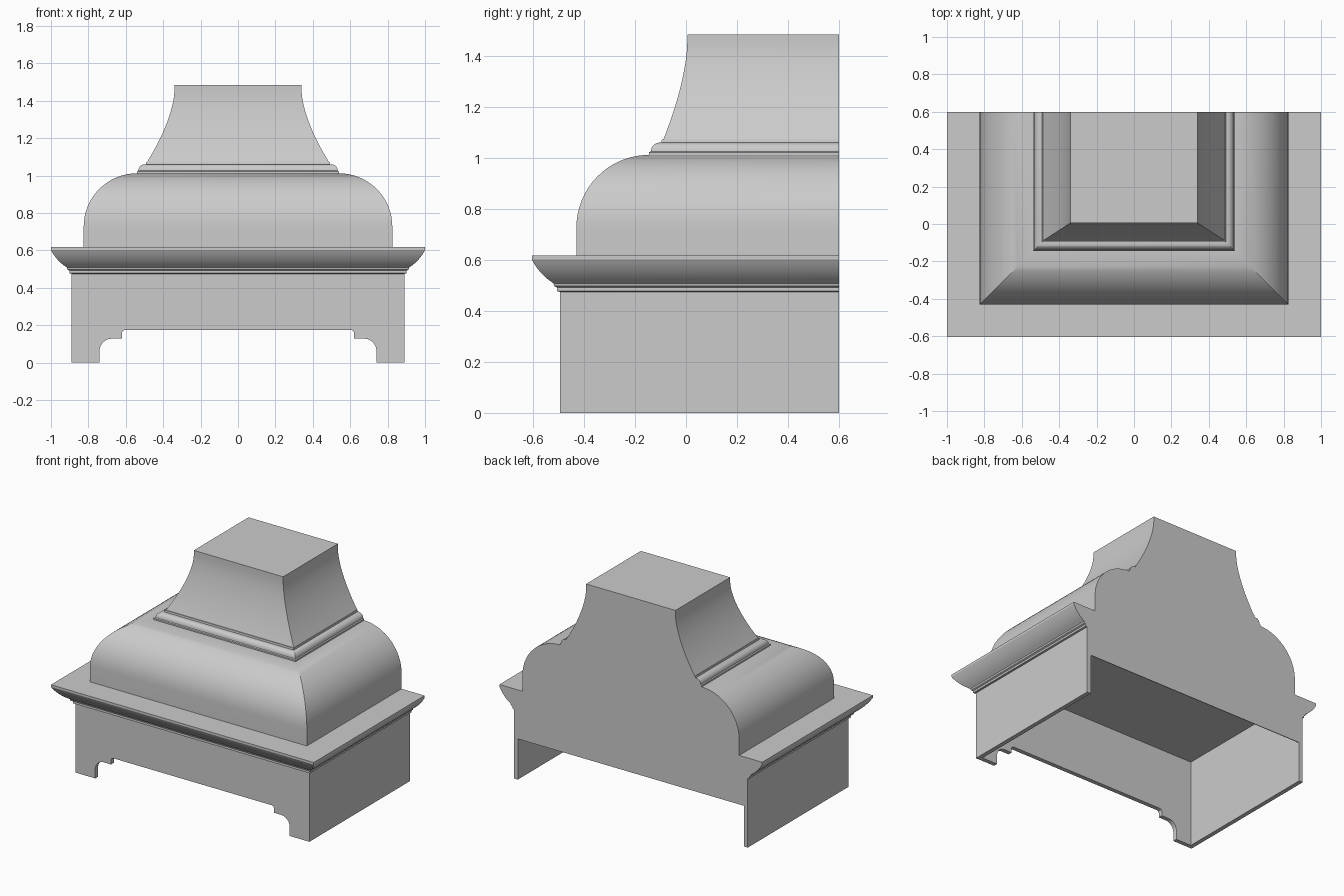
import bpy, bmesh, math

if "Cube" in bpy.data.objects:
    bpy.data.objects.remove(bpy.data.objects["Cube"])

BACK = 0.6
grey = bpy.data.materials.new("plain grey")
grey.diffuse_color = (0.6, 0.6, 0.6, 1)
grey.use_nodes = True
grey.node_tree.nodes["Principled BSDF"].inputs["Base Color"].default_value = grey.diffuse_color


def finish(name, bm, smooth=False):
    bmesh.ops.recalc_face_normals(bm, faces=bm.faces)
    mesh = bpy.data.meshes.new(name)
    bm.to_mesh(mesh)
    bm.free()
    obj = bpy.data.objects.new(name, mesh)
    obj.data.materials.append(grey)
    bpy.context.collection.objects.link(obj)
    if smooth:
        bpy.ops.object.select_all(action='DESELECT')
        obj.select_set(True)
        bpy.context.view_layer.objects.active = obj
        bpy.ops.object.shade_smooth_by_angle(angle=math.radians(25))
    return obj


def three_sided_loft(name, profile, bottom=True):
    """Carry (half width, front y, z) levels round both sides and the front, flat at the back."""
    bm = bmesh.new()
    rings = [[bm.verts.new(p) for p in ((-x, BACK, z), (-x, y, z), (x, y, z), (x, BACK, z))]
             for x, y, z in profile]
    for low, high in zip(rings, rings[1:]):
        for i in range(3):
            bm.faces.new((low[i], low[i + 1], high[i + 1], high[i]))
    bm.faces.new([r[0] for r in rings] + [r[3] for r in reversed(rings)])
    bm.faces.new(rings[-1])
    if bottom:
        bm.faces.new(rings[0][::-1])
    return finish(name, bm, True)


def even(x, z):
    """Level whose front overhang matches its side overhang."""
    return (x, 0.395 - x, z)


def box(name, x0, x1, y0, y1, z0, z1):
    bm = bmesh.new()
    bmesh.ops.create_cube(bm, size=1)
    for v in bm.verts:
        v.co = (x1 if v.co.x > 0 else x0, y1 if v.co.y > 0 else y0, z1 if v.co.z > 0 else z0)
    return finish(name, bm)


# Front apron with the stepped and rounded cut-out
half = [(0.89, 0.61), (0.89, 0), (0.74, 0)]
for i in range(9):
    a = math.pi / 2 * i / 8
    half.append((0.675 + 0.065 * math.cos(a), 0.063 + 0.065 * math.sin(a)))
half += [(0.62, 0.128), (0.62, 0.16), (0.615, 0.171), (0.605, 0.175)]
outline = half + [(-x, z) for x, z in reversed(half)]
bm = bmesh.new()
face = bm.faces.new([bm.verts.new((x, -0.495, z)) for x, z in outline])
ext = bmesh.ops.extrude_face_region(bm, geom=[face])
for v in ext["geom"]:
    if isinstance(v, bmesh.types.BMVert):
        v.co.y += 0.03
finish("front_apron", bm)

# Side, back and ceiling panels of the open underside
for name, s in (("left_side_panel", -1), ("right_side_panel", 1)):
    box(name, min(s * 0.86, s * 0.89), max(s * 0.86, s * 0.89), -0.495, BACK, 0, 0.61)
box("back_panel", -0.86, 0.86, BACK - 0.005, BACK, 0.28, 0.48)
box("ceiling_panel", -0.87, 0.87, -0.475, BACK - 0.002, 0.607, 0.613)

# Cornice: small bead, rounded moulding and flat shelf
cornice = [even(0.89, 0.475), even(0.902, 0.478), even(0.902, 0.492), even(0.912, 0.497),
           even(0.915, 0.508)]
for i in range(9):
    a = math.radians(15 + 60 * i / 8)
    u = (math.sin(a) - math.sin(math.radians(15))) / (math.sin(math.radians(75)) - math.sin(math.radians(15)))
    v = (math.cos(math.radians(15)) - math.cos(a)) / (math.cos(math.radians(15)) - math.cos(math.radians(75)))
    w = 0.5 * (u + (i / 8))
    q = 0.5 * (v + (i / 8))
    cornice.append(even(0.92 + 0.08 * w, 0.512 + 0.09 * q))
cornice.append(even(1.0, 0.617))
three_sided_loft("cornice", cornice, bottom=False)

# Rounded dome
dome = [even(0.825, 0.617)]
for i in range(17):
    a = math.pi / 2 * i / 16
    dome.append(even(0.54 + 0.285 * math.cos(a), 0.727 + 0.285 * math.sin(a)))
three_sided_loft("dome", dome)

# Collar moulding
collar = [even(0.54, 1.01), even(0.54, 1.022)]
for i in range(7):
    a = math.pi / 2 * i / 6
    collar.append(even(0.50 + 0.033 * math.cos(a), 1.026 + 0.034 * math.sin(a)))
collar += [even(0.492, 1.06), even(0.49, 1.072)]
three_sided_loft("collar", collar)

# Flared chimney
chimney = []
for i in range(15):
    u = i / 14
    t = 1 - (1 - u) ** 1.6
    chimney.append((0.488 - 0.148 * t, -0.09 + 0.095 * t, 1.07 + 0.38 * u))
chimney.append((0.34, 0.005, 1.485))
three_sided_loft("chimney", chimney)
